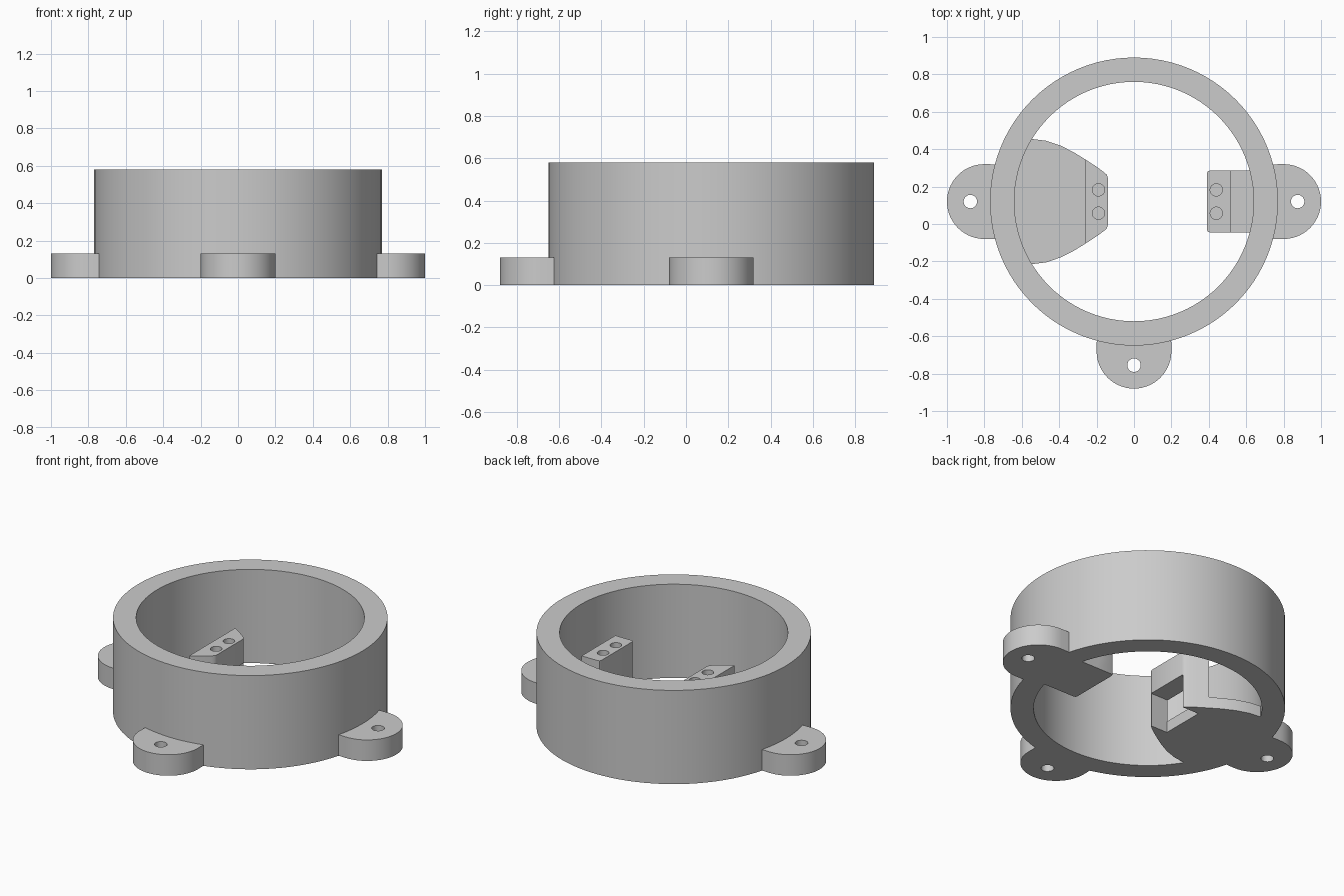
import bpy, bmesh
from math import sin, cos, asin, pi, radians

cube = bpy.data.objects.get("Cube")
if cube:
    bpy.data.objects.remove(cube, do_unlink=True)

grey = bpy.data.materials.new("plain_grey")
grey.use_nodes = True
GREY = (0.6, 0.6, 0.6, 1)
grey.diffuse_color = GREY
grey.node_tree.nodes["Principled BSDF"].inputs["Base Color"].default_value = GREY

CY = 0.12                      # ring axis offset in y
R_OUT, R_IN, TOP = 0.77, 0.64, 0.58
TAB_H, FLOOR_H, POST_H = 0.13, 0.07, 0.36


def arc(r, a0, a1, n, cx=0, cy=0):
    return [(cx + r * cos(a0 + (a1 - a0) * i / n),
             cy + r * sin(a0 + (a1 - a0) * i / n)) for i in range(n + 1)]


def circle(r, n, cx=0, cy=0):
    return arc(r, 0, 2 * pi, n, cx, cy)[:-1]


def prism(name, outline, z0, z1, turn=0):
    """Extrude an outline, given around the ring axis, from z0 to z1."""
    bm = bmesh.new()
    c, s = cos(turn), sin(turn)
    verts = [bm.verts.new((c * x - s * y, s * x + c * y + CY, z0)) for x, y in outline]
    face = bm.faces.new(verts)
    moved = bmesh.ops.extrude_face_region(bm, geom=[face])["geom"]
    bmesh.ops.translate(bm, vec=(0, 0, z1 - z0),
                        verts=[v for v in moved if isinstance(v, bmesh.types.BMVert)])
    bmesh.ops.recalc_face_normals(bm, faces=bm.faces)
    mesh = bpy.data.meshes.new(name)
    bm.to_mesh(mesh)
    bm.free()
    mesh.materials.append(grey)
    obj = bpy.data.objects.new(name, mesh)
    bpy.context.collection.objects.link(obj)
    return obj


def combine(obj, others, operation):
    """Apply booleans to obj and remove the helper solids."""
    bpy.context.view_layer.objects.active = obj
    for other in others:
        mod = obj.modifiers.new("bool", 'BOOLEAN')
        mod.operation, mod.solver, mod.object = operation, 'EXACT', other
        bpy.ops.object.modifier_apply(modifier=mod.name)
        bpy.data.objects.remove(other, do_unlink=True)


def smooth(obj):
    bpy.ops.object.select_all(action='DESELECT')
    obj.select_set(True)
    bpy.context.view_layer.objects.active = obj
    bpy.ops.object.shade_smooth_by_angle(angle=radians(30))


# Main ring wall
ring = prism("ring_wall", circle(R_OUT, 96), 0, TOP)
combine(ring, [prism("cutter", circle(R_IN, 96), -0.1, TOP + 0.1)], 'DIFFERENCE')
smooth(ring)

# Rounded mounting tabs, each with a screw hole
half = asin(0.2 / R_OUT)
tab_outline = arc(0.2, -pi / 2, pi / 2, 28, cx=0.8) + arc(R_OUT - 0.004, half, -half, 10)
for name, turn in (("left_tab", 0), ("right_tab", pi), ("front_tab", -pi / 2)):
    tab = prism(name, tab_outline, 0, TAB_H, turn)
    hole = prism("cutter", circle(0.036, 24, 0.875), -0.1, TAB_H + 0.1, turn)
    combine(tab, [hole], 'DIFFERENCE')
    smooth(tab)


def screw_holes(x):
    return [prism("cutter", circle(0.033, 24, x, y), POST_H - 0.12, POST_H + 0.1)
            for y in (-0.0625, 0.0625)]


def mirrored(side):
    """Close an upper outline edge with its mirror image across y = 0."""
    return side + [(x, -y) for x, y in reversed(side)]


# Wide inner bracket: curved floor plate, upright post and cable slot
R_JOIN = R_IN + 0.004
join = asin(0.335 / R_JOIN)
flank = [(-0.47, 0.325), (-0.39, 0.298), (-0.32, 0.262), (-0.26, 0.225)]
nose = [(-0.2, 0.186), (-0.158, 0.155), (-0.145, 0.143), (-0.14, 0.128)]
wall_side = arc(R_JOIN, pi + join, pi - join, 20)
bracket = prism("right_bracket", wall_side + mirrored(flank + nose), 0, FLOOR_H)
post = prism("post", mirrored(flank[-1:] + nose), 0, POST_H)
combine(bracket, [post], 'UNION')
slot = prism("cutter", mirrored([(-0.255, 0.137), (-0.1, 0.137)]), -0.1, 0.21)
opening = prism("cutter", mirrored([(-0.3, 0.137), (-0.2, 0.137)]), FLOOR_H, 0.21)
combine(bracket, [slot, opening] + screw_holes(-0.19), 'DIFFERENCE')
smooth(bracket)

# Narrow inner bracket: straight floor plate and upright post
W = 0.165
join = asin(W / R_JOIN)
corner = [(0.405, W), (0.394, W - 0.004), (0.39, W - 0.015)]
bracket = prism("left_bracket", arc(R_JOIN, -join, join, 12) + mirrored(corner), 0, FLOOR_H)
post = prism("post", mirrored([(0.515, W)] + corner), 0, POST_H)
combine(bracket, [post], 'UNION')
combine(bracket, screw_holes(0.44), 'DIFFERENCE')
smooth(bracket)
